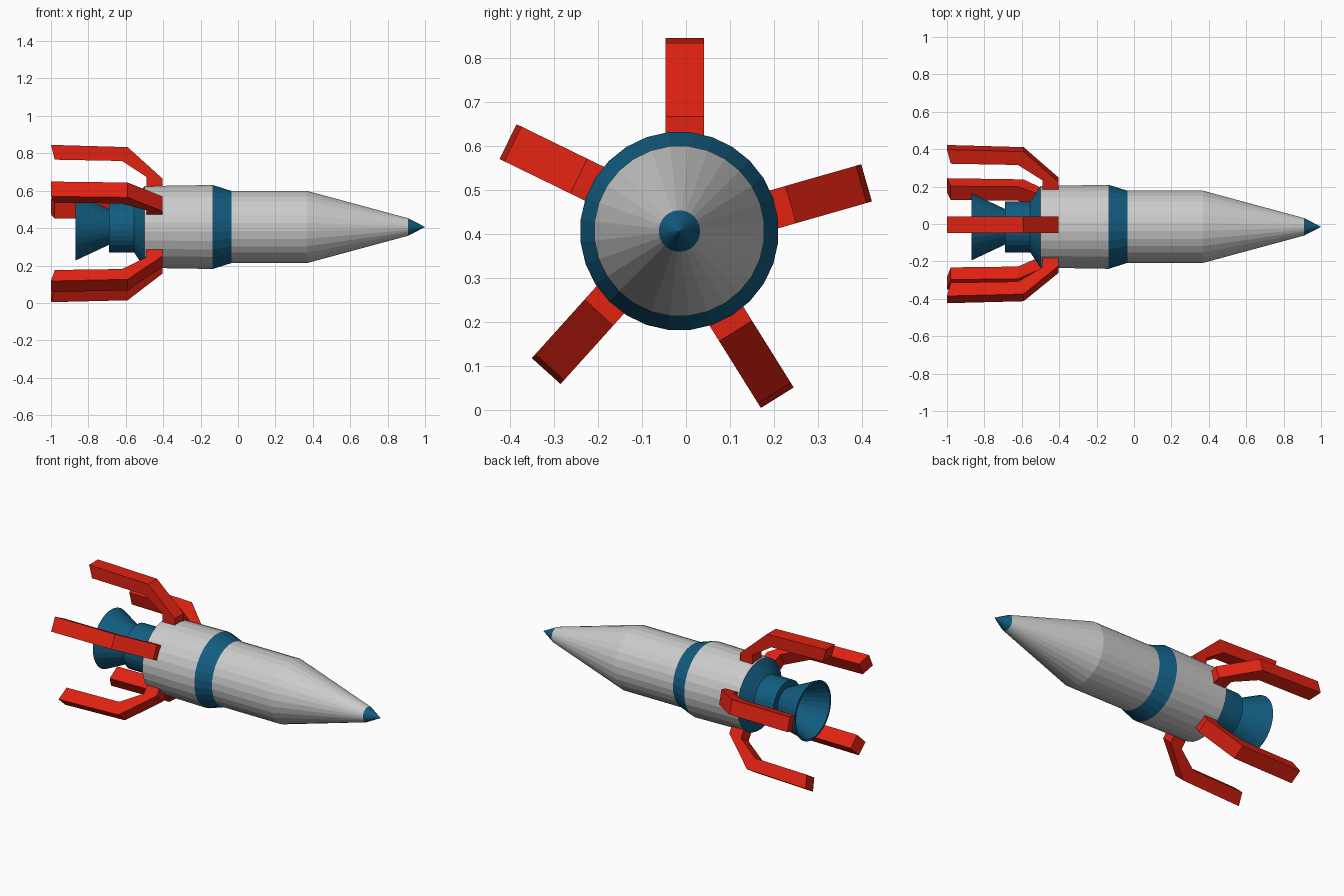
import bpy, bmesh
from math import sin, cos, pi, radians
from mathutils import Vector

if "Cube" in bpy.data.objects:
    bpy.data.objects.remove(bpy.data.objects["Cube"])

SIDES = 28
AXIS = Vector((0, -0.015, 0.406))   # rocket centre line, running along x


def material(name, rgb):
    m = bpy.data.materials.new(name)
    m.diffuse_color = (*rgb, 1)
    m.use_nodes = True
    m.node_tree.nodes["Principled BSDF"].inputs["Base Color"].default_value = m.diffuse_color
    return m


BLUE = material("blue", (0.006, 0.11, 0.22))
RED = material("red", (0.75, 0.016, 0.006))


def finish(name, bm, mat):
    me = bpy.data.meshes.new(name)
    bm.to_mesh(me)
    bm.free()
    ob = bpy.data.objects.new(name, me)
    ob.location = AXIS
    if mat:
        me.materials.append(mat)
    bpy.context.collection.objects.link(ob)
    return ob


def lathe(name, profile, mat=None):
    """Spin (x, radius) points, listed front to rear, around the x axis."""
    bm = bmesh.new()
    rings = []
    for x, r in profile:
        if r == 0:
            rings.append([bm.verts.new((x, 0, 0))] * SIDES)
        else:
            angles = [2 * pi * (i + 0.5) / SIDES for i in range(SIDES)]
            rings.append([bm.verts.new((x, r * sin(a), r * cos(a))) for a in angles])
    for a, b in zip(rings, rings[1:]):
        for i in range(SIDES):
            j = (i + 1) % SIDES
            corners = list(dict.fromkeys((a[i], a[j], b[j], b[i])))
            bm.faces.new(corners)
    return finish(name, bm, mat)


# Hull sections, front to rear
lathe("nose_tip", [(1.0, 0), (0.91, 0.047)], BLUE)
lathe("front_hull", [(0.91, 0.047), (0.37, 0.194), (-0.035, 0.194)])
lathe("collar", [(-0.035, 0.194), (-0.135, 0.226)], BLUE)
lathe("rear_hull", [(-0.135, 0.226), (-0.50, 0.22)])

# Engine: tapered tail, neck and hollow bell
lathe("engine", [(-0.50, 0.22), (-0.555, 0.137), (-0.69, 0.137), (-0.69, 0.096),
                 (-0.87, 0.181), (-0.87, 0.168), (-0.70, 0.085), (-0.70, 0)], BLUE)

# Bent fins: (x, radius) outline extruded sideways, set slightly off centre
FIN = [(-1.0, 0.439), (-0.59, 0.427), (-0.405, 0.26), (-0.405, 0.20),
       (-0.49, 0.20), (-0.49, 0.268), (-0.62, 0.353), (-0.98, 0.36)]
for n in range(5):
    ang = radians(154 + 74 * n)
    out = Vector((0, cos(ang), sin(ang)))
    side = Vector((0, -sin(ang), cos(ang)))
    bm = bmesh.new()
    left, right = [[bm.verts.new(Vector((x, 0, 0)) + out * r + side * t) for x, r in FIN]
                   for t in (-0.056, 0.032)]
    bm.faces.new(left)
    bm.faces.new(right[::-1])
    for i in range(len(FIN)):
        j = (i + 1) % len(FIN)
        bm.faces.new((left[j], left[i], right[i], right[j]))
    bmesh.ops.recalc_face_normals(bm, faces=bm.faces)
    finish(f"fin_{n + 1}", bm, RED)
